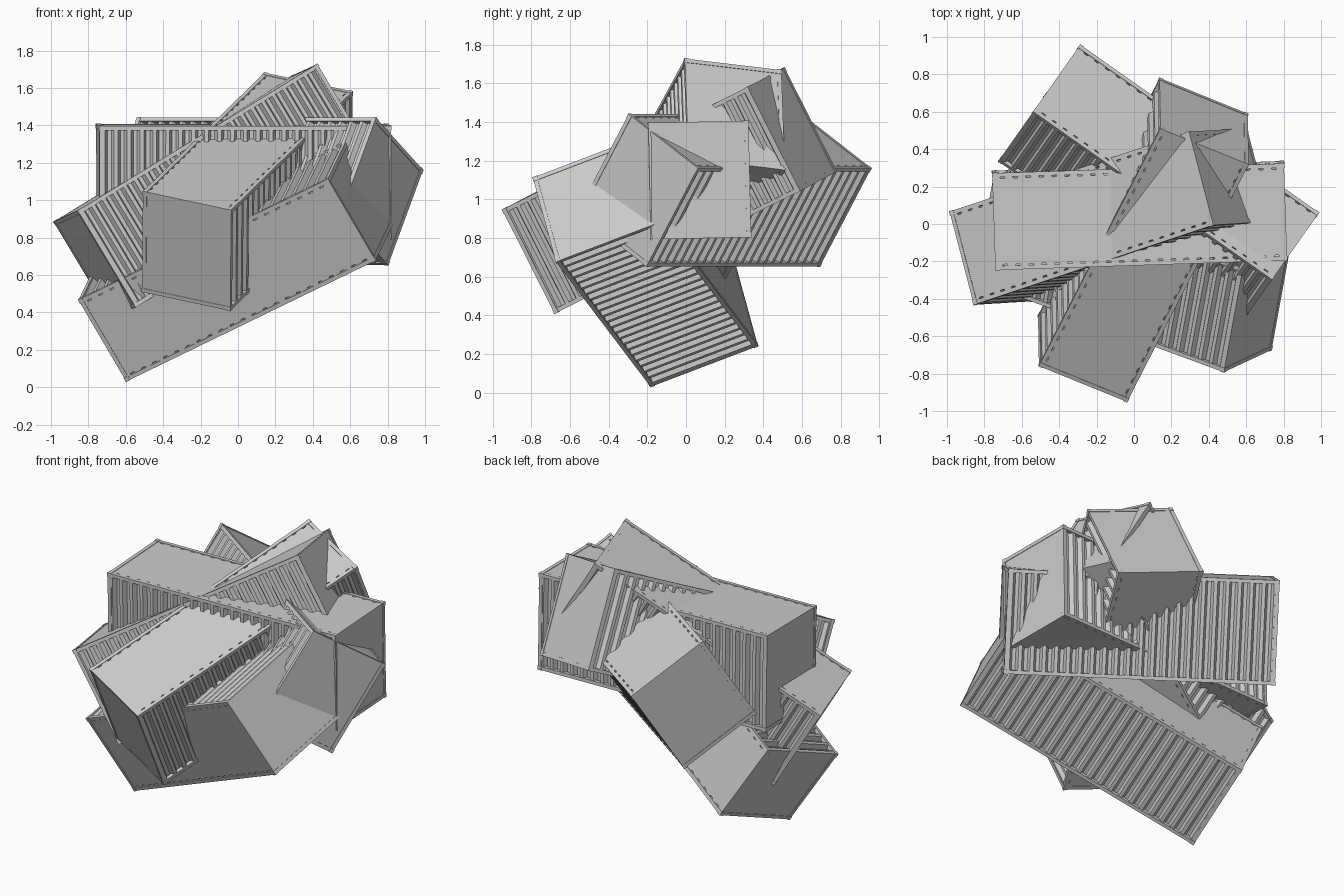
import bpy, bmesh
from mathutils import Vector, Matrix

if "Cube" in bpy.data.objects:
    bpy.data.objects.remove(bpy.data.objects["Cube"])

L, W, H = 1.565, 0.523, 0.607      # outer container size
BAR = 0.022                        # frame thickness
RIBS, DEPTH = 22, 0.026            # side corrugation


def add_box(bm, centre, size):
    m = Matrix.Translation(centre) @ Matrix.Diagonal((*size, 1))
    bmesh.ops.create_cube(bm, size=1, matrix=m)


def make_container_mesh():
    bm = bmesh.new()
    # body: outline with corrugated long sides, extruded upward
    hx, hy, hz = L / 2 - 0.005, W / 2 - 0.006, H / 2 - 0.005
    start, pitch = -L / 2 + BAR, (L - 2 * BAR) / RIBS
    side = [(-hx, -hy)]
    for i in range(RIBS):
        x = start + i * pitch
        side += [(x + pitch * f, -hy + d) for f, d in
                 ((0.15, 0), (0.35, DEPTH), (0.65, DEPTH), (0.85, 0))]
    side.append((hx, -hy))
    outline = side + [(-x, -y) for x, y in side]
    face = bm.faces.new([bm.verts.new((x, y, -hz)) for x, y in outline])
    ext = bmesh.ops.extrude_face_region(bm, geom=[face], use_keep_orig=True)
    top = [v for v in ext["geom"] if isinstance(v, bmesh.types.BMVert)]
    bmesh.ops.translate(bm, verts=top, vec=(0, 0, 2 * hz))
    bmesh.ops.recalc_face_normals(bm, faces=bm.faces[:])
    # frame rails and posts, and corner blocks
    x, y, z = (L - BAR) / 2 - 0.002, (W - BAR) / 2 - 0.002, (H - BAR) / 2 - 0.002
    for a in (-1, 1):
        for b in (-1, 1):
            add_box(bm, (0, a * y, b * z), (L - BAR, BAR, BAR))
            add_box(bm, (a * x, 0, b * z), (BAR, W - BAR, BAR))
            add_box(bm, (a * x, b * y, 0), (BAR, BAR, H - BAR))
            for c in (-1, 1):
                add_box(bm, (a * (L / 2 - 0.013), b * (W / 2 - 0.013), c * (H / 2 - 0.013)),
                        (0.026, 0.026, 0.026))
    me = bpy.data.meshes.new("container")
    bm.to_mesh(me)
    bm.free()
    return me


mesh = make_container_mesh()

# name, centre, length direction, width direction
pile = [
    ("level_container", (0.03, 0.045, 1.10), (1.56, 0.052, 0), (-0.018, 0.54, 0.012)),
    ("bottom_container", (-0.008, -0.21, 0.677), (1.36, -0.50, 0.66), (-0.26, -0.12, 0.44)),
    ("front_container", (0.05, -0.085, 1.045), (0.65, 1.27, 0.635), (0.47, -0.19, -0.10)),
    ("tilted_container", (-0.126, 0.04, 1.048), (1.29, 0.43, 0.79), (0.13, -0.49, 0.06)),
    ("back_container", (0.132, 0.198, 1.047), (-1.28, 0.90, 0), (-0.25, -0.36, 0.28)),
]
for name, centre, length, width in pile:
    ax = Vector(length).normalized()
    az = ax.cross(Vector(width)).normalized()
    ay = az.cross(ax)
    rot = Matrix((ax, ay, az)).transposed().to_4x4()
    ob = bpy.data.objects.new(name, mesh)
    ob.matrix_world = Matrix.Translation(centre) @ rot
    bpy.context.collection.objects.link(ob)
